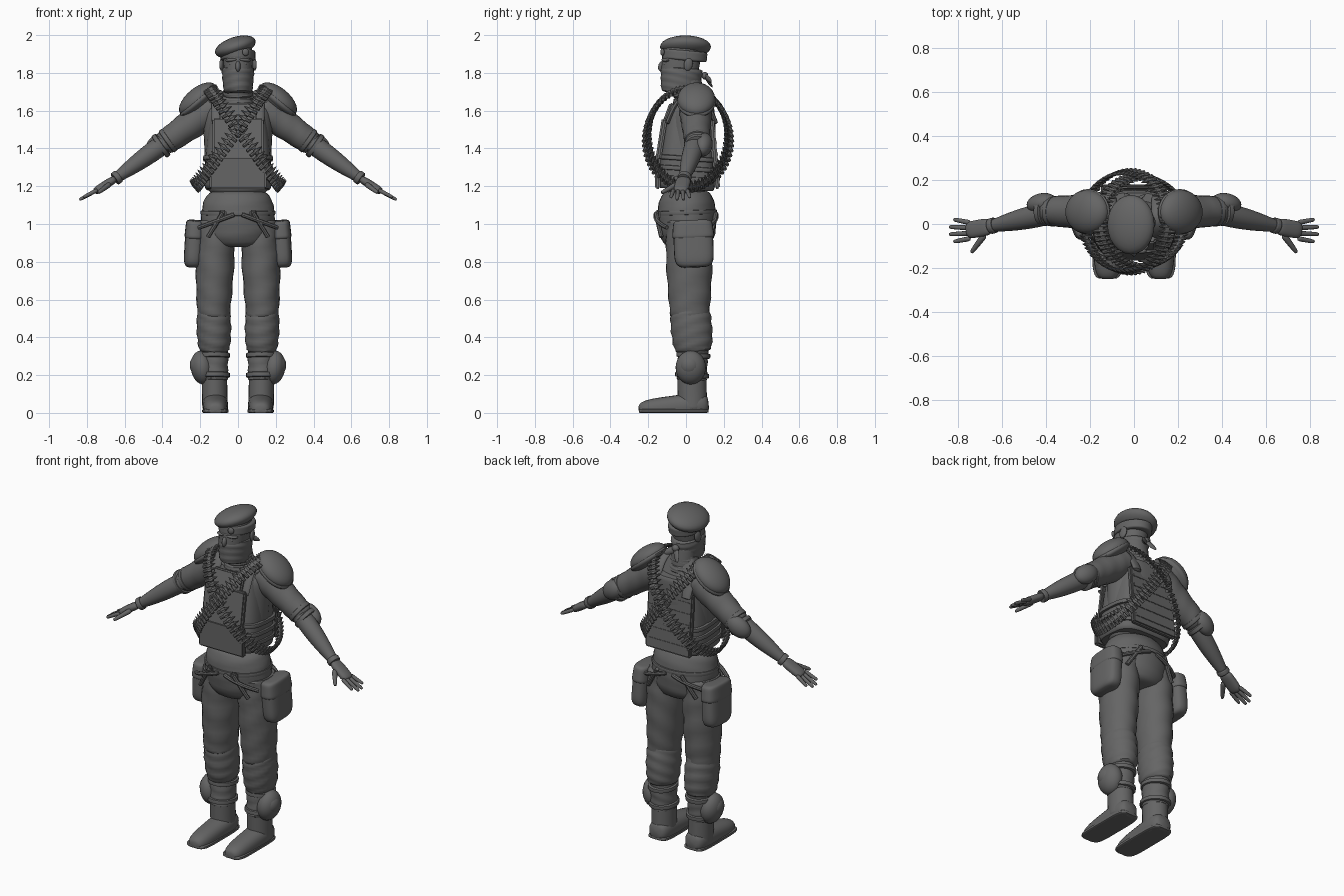
import bpy, bmesh, math
from mathutils import Vector, Matrix, Euler

if "Cube" in bpy.data.objects:
    bpy.data.objects.remove(bpy.data.objects["Cube"])

grey = bpy.data.materials.new("dark_grey")
grey.use_nodes = True
shade = (.13, .13, .13, 1)
grey.diffuse_color = shade
grey.node_tree.nodes["Principled BSDF"].inputs["Base Color"].default_value = shade


def finish(name, bm, mirror=False):
    """Turn a bmesh into a shaded object, mirrored across x when asked."""
    bmesh.ops.recalc_face_normals(bm, faces=bm.faces[:])
    mesh = bpy.data.meshes.new(name)
    bm.to_mesh(mesh)
    bm.free()
    mesh.materials.append(grey)
    part = bpy.data.objects.new(name, mesh)
    bpy.context.collection.objects.link(part)
    bpy.ops.object.select_all(action='DESELECT')
    part.select_set(True)
    bpy.context.view_layer.objects.active = part
    bpy.ops.object.shade_smooth_by_angle(angle=math.radians(40))
    if mirror:
        part.modifiers.new("Mirror", 'MIRROR').use_mirror_merge = False


def skin(bm, loops):
    """Join rings of vertices into a closed tube."""
    for low, high in zip(loops, loops[1:]):
        for j in range(len(low)):
            bm.faces.new((low[j], low[j - 1], high[j - 1], high[j]))
    bm.faces.new(loops[0])
    bm.faces.new(loops[-1])


def tube(name, start, end, radius, taper=1, deep=1, bulge=0, bend=(0, 0, 0),
         blunt=20, square=2, fold=0, sides=24, steps=20, mirror=False):
    """Limb from start to end. taper scales the end radius, deep widens one axis,
    blunt sets how flat the ends are, square the corners, fold the cloth ripples."""
    start, end, bend = Vector(start), Vector(end), Vector(bend)
    along = (end - start).normalized()
    side = Vector((1, 0, 0)) if abs(along.y) > .8 else Vector((0, 1, 0))
    bm, loops = bmesh.new(), []
    for i in range(steps + 1):
        t = (1 - math.cos(math.pi * i / steps)) / 2
        tangent = (end - start + bend * 4 * (1 - 2 * t)).normalized()
        u = (side - tangent * side.dot(tangent)).normalized()
        v = tangent.cross(u)
        cap = max((1 - abs(2 * t - 1) ** blunt) ** (1 / blunt), .02)
        r = (radius * (1 + (taper - 1) * t) + bulge * math.sin(math.pi * t)) * cap
        centre = start.lerp(end, t) + bend * 4 * t * (1 - t)
        loop = []
        for j in range(sides):
            a = math.tau * j / sides
            ripple = r * (1 + fold * math.sin(i * 1.7 + 2 * math.sin(a) + 3 * math.cos(a)))
            cu, cv = (math.copysign(abs(w) ** (2 / square), w) * ripple for w in (math.cos(a), math.sin(a)))
            co = centre + u * cu * deep + v * cv
            co.z = max(co.z, 0)
            loop.append(bm.verts.new(co))
        loops.append(loop)
    skin(bm, loops)
    finish(name, bm, mirror)


def placement(loc, size, rot):
    return Matrix.LocRotScale(Vector(loc), Euler([math.radians(a) for a in rot]), Vector(size))


def ball(name, loc, radii, rot=(0, 0, 0), mirror=False):
    bm = bmesh.new()
    bmesh.ops.create_uvsphere(bm, u_segments=24, v_segments=14, radius=1, matrix=placement(loc, radii, rot))
    finish(name, bm, mirror)


def box(name, loc, size, rot=(0, 0, 0), bevel=.008):
    bm = bmesh.new()
    bmesh.ops.create_cube(bm, size=1, matrix=placement(loc, size, rot))
    bmesh.ops.bevel(bm, geom=bm.edges[:], offset=bevel, segments=2, affect='EDGES')
    finish(name, bm)


def strap_round(name, start, end, place, radius, width=.03, **options):
    """Narrow band wrapped around a limb at a fraction of its length."""
    start, end = Vector(start), Vector(end)
    centre, half = start.lerp(end, place), (end - start).normalized() * width / 2
    tube(name, centre - half, centre + half, radius, blunt=8, steps=8, **options)


# Joints of the left side
hip, knee = Vector((.115, .015, 1.02)), Vector((.13, .02, .5))
calf, ankle = Vector((.125, .04, .32)), Vector((.125, .03, .17))
shoulder, elbow = Vector((.15, .05, 1.6)), Vector((.4, .06, 1.42))
wrist, knuckles = Vector((.65, -.01, 1.24)), Vector((.76, -.03, 1.17))
waist, crotch, collar = Vector((0, 0, 1.18)), Vector((0, .01, .88)), Vector((0, .03, 1.63))

# Trousers
tube("hips", waist, crotch, .165, deep=.8, bulge=.03, blunt=6, sides=32, fold=.01)
tube("trouser_thigh", hip, knee, .1, taper=.85, deep=1.2, bulge=.008, fold=.03, mirror=True)
tube("trouser_calf", knee + Vector((0, 0, .06)), calf, .085, taper=.95, deep=1.2, bulge=.008,
     blunt=8, fold=.03, mirror=True)
tube("trouser_cuff", calf + Vector((0, 0, .06)), ankle, .072, deep=1.1, fold=.03, mirror=True)

# Belt and hanging straps
strap_round("waist_belt", waist, crotch, .4, .198, deep=.81, sides=32)
for front, label in ((-1, "front"), (1, "back")):
    tube(label + "_pouch_strap", (.02, .16 * front, 1.05), (.21, .1 * front, .98), .012,
         bend=(0, .02 * front, 0), sides=8, mirror=True)
    tube(label + "_loose_strap", (.08, .16 * front, 1.06), (.16, .13 * front, .93), .012, sides=8, mirror=True)
for label, x in (("right", -.08), ("left", .08)):
    box(label + "_belt_buckle", (x, -.15, 1.05), (.04, .02, .05), (0, 0, x * 200))

# Thigh pouches
pouch_low, pouch_top = Vector((.24, .045, .77)), Vector((.225, .035, 1.02))
tube("thigh_pouch", pouch_low, pouch_top, .05, deep=2.1, blunt=5, square=3, mirror=True)
tube("pouch_flap", pouch_low.lerp(pouch_top, .6), pouch_top, .054, taper=.9, deep=2.1, blunt=7,
     square=3, mirror=True)

# Shin pads and boots
ball("shin_pad", (.19, .025, .24), (.06, .08, .09), (0, 8, 0), True)
ball("shin_pad_cap", (.205, .02, .25), (.05, .06, .06), (0, 8, 0), True)
for label, place in (("upper", .1), ("lower", .8)):
    strap_round(label + "_shin_strap", calf, ankle, place, .082, deep=1.1, mirror=True)
tube("boot_shaft", ankle + Vector((0, 0, .05)), (.122, .035, .02), .067, deep=1.15, mirror=True)
tube("boot_foot", (.12, .12, .05), (.12, -.25, .01), .066, taper=.85, deep=1.08, blunt=4,
     square=2.4, mirror=True)
tube("boot_sole", (.12, .12, .01), (.12, -.25, .01), .013, deep=5.4, blunt=5, square=4, mirror=True)

# Torso and armoured vest
tube("torso", waist - Vector((0, 0, .03)), collar, .165, taper=1.15, deep=.7, blunt=7, sides=32)
tube("shoulder_slope", (0, .035, 1.55), (0, .03, 1.76), .19, taper=.2, deep=.55, blunt=6)
tube("vest", waist, collar, .178, taper=.8, deep=.85, bulge=.008, sides=40, square=3.4)
box("lower_front_plate", (0, -.15, 1.27), (.3, .03, .17))
box("upper_front_plate", (0, -.13, 1.45), (.27, .03, .22), (-9, 0, 0))
box("front_panel", (0, -.085, 1.59), (.2, .04, .1), (-20, 0, 0))
box("back_plate", (0, .15, 1.37), (.3, .03, .37), (5, 0, 0))
for row in range(5):
    rise = row * .065
    box("back_webbing", (0, .176 - rise * .09, 1.24 + rise), (.27, .008, .02), (5, 0, 0), .002)
for row in range(3):
    strap_round("side_webbing", waist, collar, .13 + row * .12, .186, deep=.85, square=3.4, sides=32)
tube("vest_shoulder_strap", (.11, -.1, 1.53), (.11, .16, 1.53), .012, deep=2.5, bend=(0, 0, .17),
     sides=12, mirror=True)

# Arms, sleeves and elbow pads
tube("sleeve", shoulder - Vector((.03, 0, -.02)), elbow, .09, taper=.72, blunt=10, fold=.02, mirror=True)
tube("forearm", shoulder.lerp(elbow, .8), wrist, .052, taper=.5, bulge=.01, mirror=True)
ball("elbow_pad", elbow + Vector((.02, .035, 0)), (.075, .045, .055), (0, 35, -12), True)
for label, place in (("upper", .88), ("lower", 1.03)):
    strap_round(label + "_elbow_strap", shoulder, elbow, place, .07, mirror=True)

# Gloved hands
strap_round("glove_cuff", elbow, wrist, .97, .036, mirror=True)
tube("palm", wrist, knuckles, .022, deep=1.8, blunt=4, square=2.4, mirror=True)
for number, length in enumerate((.06, .08, .08, .06)):
    spread = (number - 1.5) * .024
    root = knuckles + Vector((-.015, spread, .01))
    tip = root + Vector((length + .015, spread * .4, -length * .65))
    tube("finger", root, tip, .012, taper=.75, blunt=5, sides=10, mirror=True)
tube("thumb", (.68, -.05, 1.21), (.74, -.13, 1.165), .016, taper=.6, blunt=5, sides=10, mirror=True)

# Shoulder pads
ball("shoulder_pad", (.213, .055, 1.66), (.12, .1, .06), (0, 40, 0), True)
ball("shoulder_pad_rim", (.208, .055, 1.65), (.127, .104, .035), (0, 40, 0), True)

# Head and face
tube("neck", collar, (0, .01, 1.77), .07)
tube("head", (0, -.05, 1.7), (0, -.01, 1.98), .07, taper=1.2, deep=1.3, blunt=3, square=2.2)
ball("nose", (0, -.125, 1.835), (.014, .022, .03), (-18, 0, 0))
ball("brow", (.035, -.108, 1.868), (.035, .018, .01), (0, 5, 25), True)
ball("eye", (.034, -.108, 1.848), (.014, .012, .008), mirror=True)
ball("ear", (.087, .012, 1.845), (.011, .024, .034), (-12, 0, 12), True)

# Face mask, its knot and the scarf
tube("face_mask", (0, -.035, 1.69), (0, -.02, 1.83), .075, taper=1.18, deep=1.3, blunt=8, fold=.02)
tube("scarf_low", (0, .02, 1.62), (0, .015, 1.68), .09, taper=.9, blunt=4, fold=.02)
tube("scarf_high", (0, .015, 1.67), (0, .005, 1.73), .082, taper=.9, blunt=4, fold=.02)
knot = Vector((0, .1, 1.785))
ball("mask_knot", knot, (.022, .018, .02))
for label, drop in (("left", Vector((.05, .035, -.03))), ("right", Vector((-.04, .04, -.06)))):
    tube(label + "_mask_tail", knot, knot + drop, .014, taper=.6, deep=.4, bulge=.008, blunt=4, sides=8)

# Beret sagging to the right
tube("beret_band", (0, -.01, 1.865), (0, -.005, 1.92), .092, deep=1.3, blunt=8)
ball("beret_crown", (-.014, -.003, 1.938), (.112, .135, .052), (0, -18, 0))
ball("beret_badge", (.04, -.125, 1.91), (.018, .01, .02), (0, 0, 15))


def cartridge(bm, frame, length=.08, radius=.0095):
    """One round along z with a straight case and a curved, pointed tip."""
    loops = []
    for t in (0, .6, .75, .9, 1):
        r = radius * (1 - max(t - .5, 0) ** 2 * 3.6)
        loops.append([bm.verts.new(frame @ Vector((r * math.cos(a), r * math.sin(a), (t - .5) * length)))
                      for a in (math.tau * j / 8 for j in range(8))])
    skin(bm, loops)


def ammo_belt(name, side, depth, rounds=64):
    """Tilted oval loop from one shoulder to the opposite hip, front and back."""
    bm = bmesh.new()
    for i in range(rounds):
        a = math.tau * i / rounds
        centre = Vector((side * (.19 * math.cos(a) - .04), .01 - depth * math.sin(a), 1.46 + .26 * math.cos(a)))
        along = Vector((-side * .19 * math.sin(a), -depth * math.cos(a), -.26 * math.sin(a))).normalized()
        outward = centre - Vector((0, .02, 1.4))
        outward = (outward - along * outward.dot(along)).normalized()
        axis = along.cross(outward) * side
        turn = Matrix((along, outward, axis)).transposed().to_4x4()
        frame = Matrix.Translation(centre) @ turn
        cartridge(bm, frame)
        bmesh.ops.create_cube(bm, size=1, matrix=frame @ Matrix.Diagonal((.024, .014, .022, 1)))
    finish(name, bm)


# Crossed ammunition belts
ammo_belt("left_ammo_belt", 1, .225)
ammo_belt("right_ammo_belt", -1, .205)
